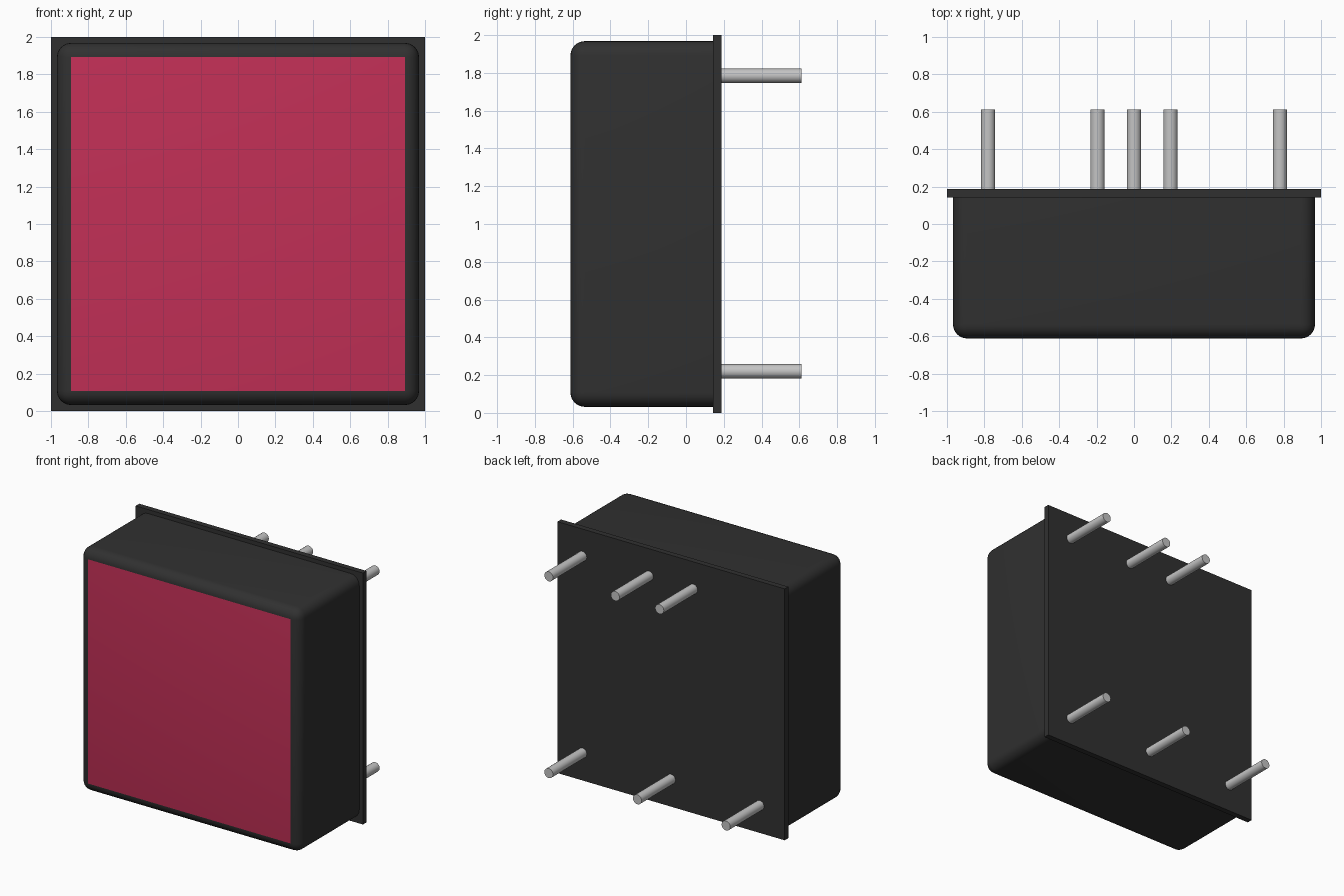
import bpy, bmesh, math
from mathutils import Matrix

cube = bpy.data.objects.get("Cube")
if cube:
    bpy.data.objects.remove(cube, do_unlink=True)


def material(name, rgb):
    m = bpy.data.materials.new(name)
    m.use_nodes = True
    m.diffuse_color = (*rgb, 1)
    m.node_tree.nodes["Principled BSDF"].inputs["Base Color"].default_value = (*rgb, 1)
    return m


black = material("black plastic", (0.03, 0.03, 0.03))
red = material("crimson window", (0.54, 0.029, 0.094))
metal = material("pin metal", (0.55, 0.55, 0.55))


def add_object(name, bm, mats, smooth=False):
    mesh = bpy.data.meshes.new(name)
    bm.normal_update()
    bm.to_mesh(mesh)
    bm.free()
    for m in mats:
        mesh.materials.append(m)
    ob = bpy.data.objects.new(name, mesh)
    bpy.context.collection.objects.link(ob)
    if smooth:
        bpy.ops.object.select_all(action="DESELECT")
        ob.select_set(True)
        bpy.context.view_layer.objects.active = ob
        bpy.ops.object.shade_smooth_by_angle(angle=math.radians(35))
    return ob


def box(x, y, z):
    """Box spanning the given (low, high) ranges."""
    bm = bmesh.new()
    size = [b - a for a, b in (x, y, z)]
    mid = [(a + b) / 2 for a, b in (x, y, z)]
    bmesh.ops.create_cube(bm, size=1, matrix=Matrix.Translation(mid) @ Matrix.Diagonal((*size, 1)))
    return bm


FRONT, FLANGE, BACK, TIP = -0.612, 0.142, 0.187, 0.612

# Housing: all edges rounded except those against the flange
bm = box((-0.968, 0.968), (FRONT, FLANGE), (0.032, 1.968))
edges = [e for e in bm.edges if min(v.co.y for v in e.verts) < 0]
bmesh.ops.bevel(bm, geom=edges, offset=0.076, offset_type="OFFSET", segments=6,
                profile=0.5, affect="EDGES")
# The flat front panel is the coloured window
bm.normal_update()
for f in bm.faces:
    f.material_index = 1 if f.normal.y < -0.999 and f.calc_area() > 1 else 0
add_object("housing", bm, [black, red], smooth=True)

# Back flange
add_object("back_flange", box((-1, 1), (FLANGE, BACK), (0, 2)), [black])

# Terminal pins: three along the top, three along the bottom
rows = {"upper": (1.785, (-0.195, 0.195, 0.78)), "lower": (0.22, (-0.78, 0, 0.78))}
for row, (z, xs) in rows.items():
    for i, x in enumerate(xs, 1):
        bm = bmesh.new()
        start = BACK - 0.02
        place = Matrix.Translation((x, (start + TIP) / 2, z)) @ Matrix.Rotation(math.pi / 2, 4, "X")
        bmesh.ops.create_cone(bm, cap_ends=True, segments=24, radius1=0.038, radius2=0.038,
                              depth=TIP - start, matrix=place)
        add_object(f"{row}_pin_{i}", bm, [metal], smooth=True)
